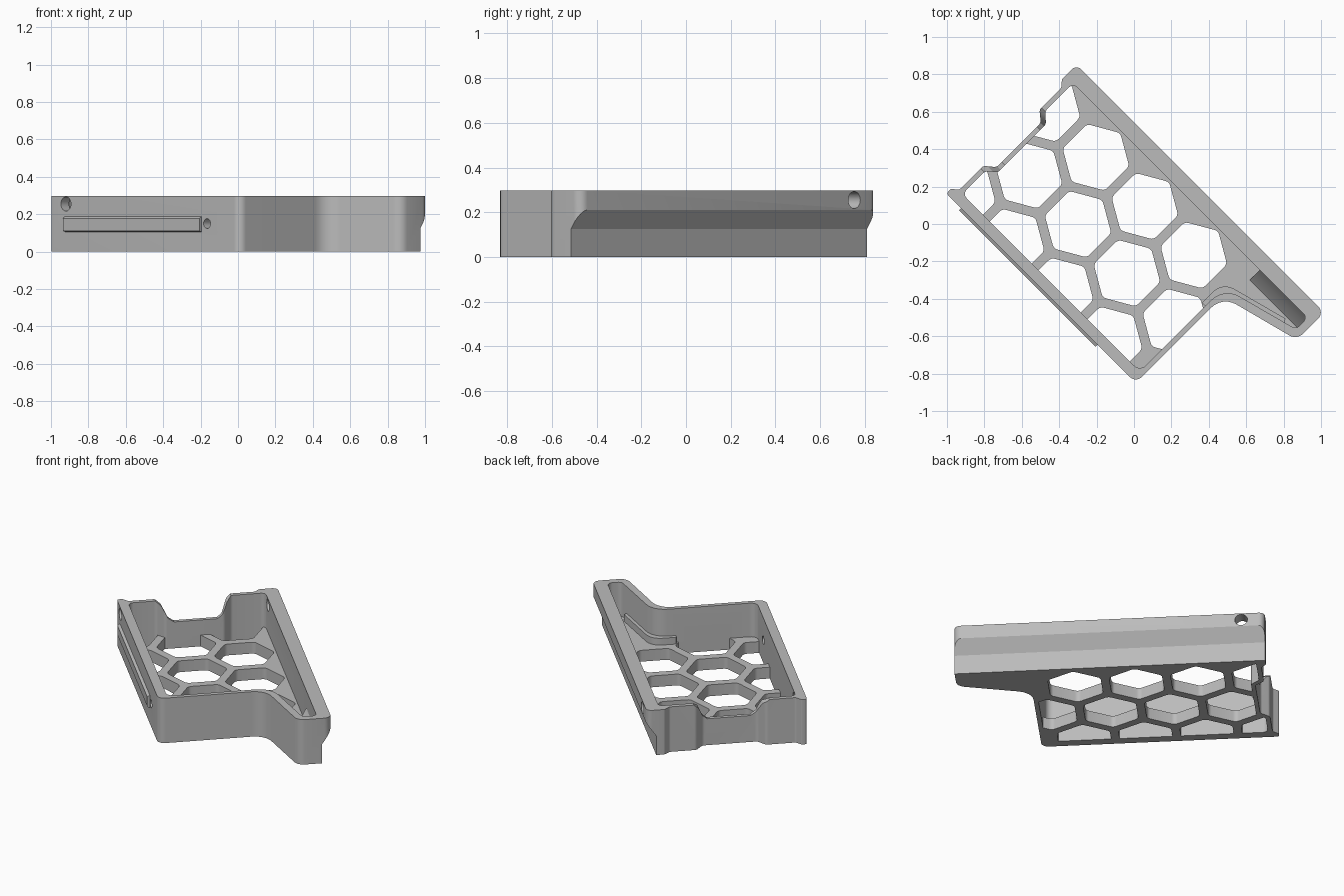
import bpy, bmesh, math
from mathutils import Vector, Matrix

cube = bpy.data.objects.get("Cube")
if cube:
    bpy.data.objects.remove(cube, do_unlink=True)

# Parts are drawn along the tray (u = length, v = width), then turned on the ground
TURN = Matrix.Rotation(math.radians(-45), 4, 'Z')
H, FLOOR = 0.298, 0.075

grey = bpy.data.materials.new("plain_grey")
grey.use_nodes = True
colour = (0.5, 0.5, 0.5, 1)
grey.diffuse_color = colour
grey.node_tree.nodes["Principled BSDF"].inputs["Base Color"].default_value = colour


def rounded(corners, steps=6):
    """Outline with each (u, v, radius) corner filleted."""
    out = []
    for i, (u, v, r) in enumerate(corners):
        p = Vector((u, v))
        a = Vector(corners[i - 1][:2]) - p
        b = Vector(corners[(i + 1) % len(corners)][:2]) - p
        half = a.angle(b) / 2
        t = min(r / math.tan(half), a.length * 0.48, b.length * 0.48)
        r = t * math.tan(half)
        c = p + (a.normalized() + b.normalized()).normalized() * (r / math.sin(half))
        s, e = p + a.normalized() * t - c, p + b.normalized() * t - c
        sweep = s.angle_signed(e)
        for k in range(steps + 1):
            out.append(c + Matrix.Rotation(-sweep * k / steps, 2) @ s)
    return out


def prism(name, outlines, lo, hi, axis='Z'):
    """Extrude outlines: (u, v) along z, or (v, z) along u, or (u, z) along v."""
    place = {'Z': lambda a, b, d: (a, b, d),
             'U': lambda a, b, d: (d, a, b),
             'V': lambda a, b, d: (a, d, b)}[axis]
    bm = bmesh.new()
    for pts in outlines:
        low = [bm.verts.new(place(p[0], p[1], lo)) for p in pts]
        top = [bm.verts.new(place(p[0], p[1], hi)) for p in pts]
        bm.faces.new(low)
        bm.faces.new(top)
        for i in range(len(pts)):
            bm.faces.new((low[i - 1], low[i], top[i], top[i - 1]))
    bmesh.ops.recalc_face_normals(bm, faces=bm.faces)
    bm.transform(TURN)
    mesh = bpy.data.meshes.new(name)
    bm.to_mesh(mesh)
    bm.free()
    mesh.materials.append(grey)
    ob = bpy.data.objects.new(name, mesh)
    bpy.context.scene.collection.objects.link(ob)
    return ob


def boolean(ob, other, mode='DIFFERENCE'):
    mod = ob.modifiers.new(mode.lower(), 'BOOLEAN')
    mod.operation, mod.solver, mod.object = mode, 'EXACT', other
    bpy.context.view_layer.update()
    dg = bpy.context.evaluated_depsgraph_get()
    mesh = bpy.data.meshes.new_from_object(ob.evaluated_get(dg))
    ob.modifiers.clear()
    ob.data = mesh


def circle(u, z, r, n=24):
    return [(u + r * math.cos(2 * math.pi * k / n), z + r * math.sin(2 * math.pi * k / n))
            for k in range(n)]


# Outer tray outline and its inner cavity
outer = rounded([
    (-0.825, -0.594, 0.03), (0.608, -0.594, 0.045), (0.608, 0.061, 0.11),
    (1.054, 0.178, 0.06), (1.054, 0.385, 0.045), (-0.82, 0.385, 0.035),
    (-0.82, 0.275, 0.02), (-0.79, 0.24, 0.02), (-0.79, 0.075, 0.03),
    (-0.735, 0.03, 0.03), (-0.735, -0.305, 0.03), (-0.79, -0.35, 0.03),
    (-0.79, -0.53, 0.02), (-0.825, -0.56, 0.01)])
inner = rounded([
    (-0.762, -0.535, 0.03), (0.58, -0.535, 0.045), (0.58, 0.1, 0.12),
    (1.01, 0.215, 0.03), (1.01, 0.302, 0.03), (-0.762, 0.302, 0.03),
    (-0.762, 0.09, 0.03), (-0.71, 0.045, 0.03), (-0.71, -0.32, 0.03),
    (-0.762, -0.365, 0.03)])
tray = prism("tray", [outer], 0, H)
cavity = prism("cavity_cutter", [inner], FLOOR, 0.5)
clip = prism("clip_cutter", [inner], -0.1, 0.2)

# Honeycomb openings in the floor
PITCH, RADIUS = 0.37, 0.184
hexes = []
for row, first, count in ((0, -0.766, 4), (1, -0.581, 4), (2, -0.766, 4)):
    for i in range(count):
        cu, cv = first + i * PITCH, 0.108 - row * PITCH * 0.866
        hexes.append(rounded([(cu + RADIUS * math.sin(k * math.pi / 3),
                               cv + RADIUS * math.cos(k * math.pi / 3), 0.035)
                              for k in range(6)], 4))
honeycomb = prism("honeycomb_cutter", hexes, -0.05, 0.15)
boolean(honeycomb, clip, 'INTERSECT')

# Undercut below the overhanging long wall
undercut = prism("undercut_cutter", [[(0.326, -0.1), (0.326, 0.125), (0.386, 0.212),
                                      (0.5, 0.212), (0.5, -0.1)]], -1.5, 1.5, 'U')
# Lowered edge in the notched end wall
dip = prism("dip_cutter", [[(-0.38, 0.35), (-0.37, 0.297), (-0.335, 0.27), (-0.3, 0.2),
                            (-0.265, 0.175), (0.0, 0.175), (0.03, 0.2), (0.06, 0.27),
                            (0.09, 0.297), (0.1, 0.35)]], -0.95, -0.68, 'U')
# Round holes through the long walls
hole_a = prism("front_hole_cutter", [circle(-0.707, 0.255, 0.038),
                                     circle(0.36, 0.15, 0.026)], -0.7, -0.45, 'V')
hole_b = prism("back_hole_cutter", [circle(-0.68, 0.255, 0.038)], 0.2, 0.5, 'V')

cutters = [honeycomb, cavity, undercut, dip, hole_a, hole_b]
for cutter in cutters:
    boolean(tray, cutter)
for cutter in cutters + [clip]:
    bpy.data.objects.remove(cutter, do_unlink=True)

# Rail on the outside of the front wall
rail = prism("side_rail", [[(-0.59, 0.105), (-0.606, 0.108), (-0.61, 0.115),
                            (-0.61, 0.178), (-0.59, 0.19)]], -0.714, 0.318, 'U')
# Sloped web and curved ledge inside the end pocket
web = prism("pocket_web", [[(0.31, 0.05), (0.31, 0.2), (0.275, 0.13), (0.225, FLOOR),
                            (0.225, 0.05)]], 0.65, 1.02, 'U')
ledge = prism("pocket_ledge", [rounded([
    (0.59, -0.04, 0.005), (0.59, 0.085, 0.08), (0.95, 0.185, 0.005),
    (0.93, 0.215, 0.005), (0.555, 0.115, 0.09), (0.555, -0.04, 0.005)])], 0.03, 0.12)

for ob in (tray, rail, web, ledge):
    bpy.ops.object.select_all(action='DESELECT')
    ob.select_set(True)
    bpy.context.view_layer.objects.active = ob
    bpy.ops.object.shade_smooth_by_angle(angle=math.radians(25))
